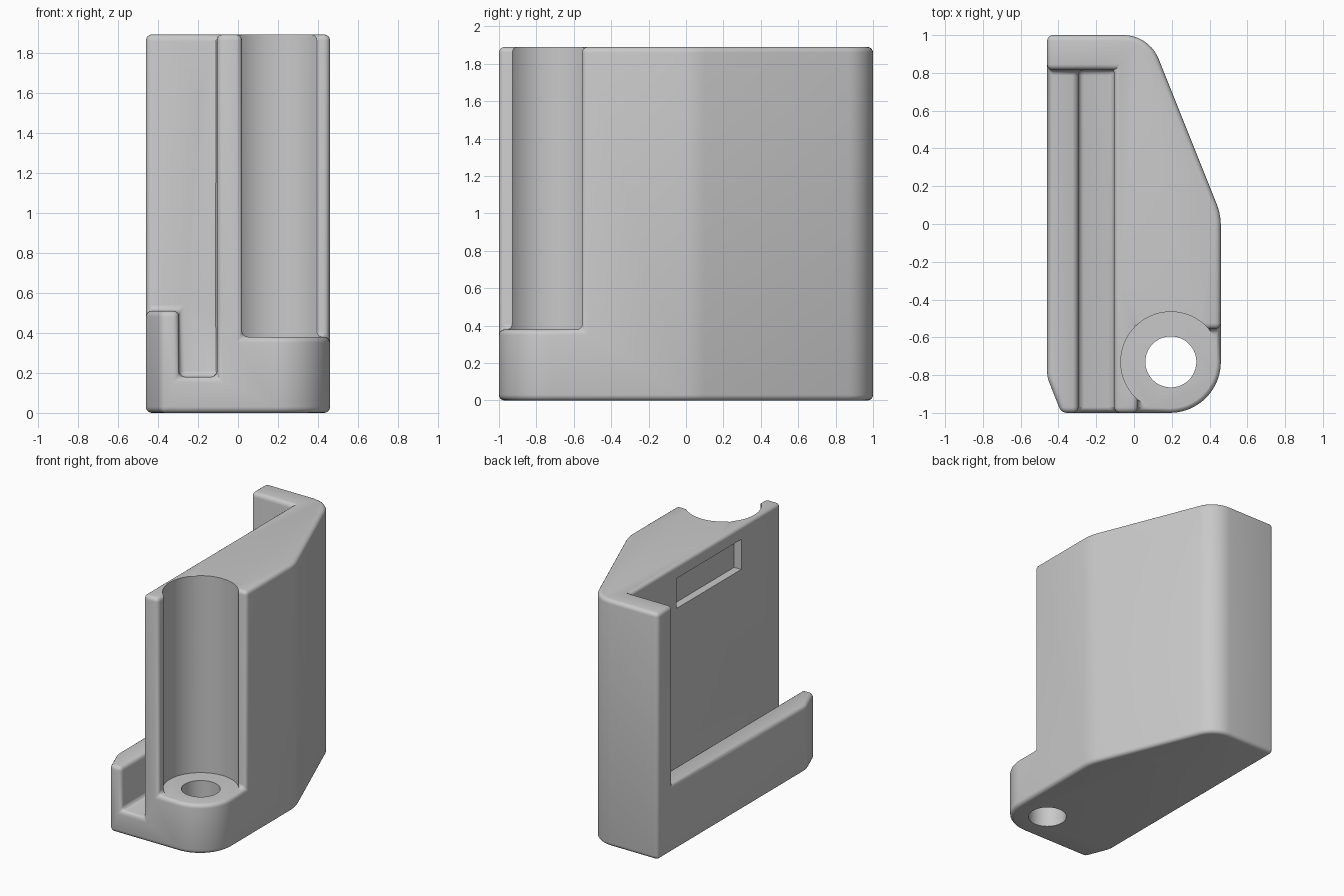
import bpy, bmesh, math
from mathutils import Vector

if "Cube" in bpy.data.objects:
    bpy.data.objects.remove(bpy.data.objects["Cube"], do_unlink=True)

HEIGHT = 1.89
BOLT = (0.195, -0.73)
GREY = (0.584, 0.584, 0.584, 1)

grey = bpy.data.materials.new("light_grey")
grey.use_nodes = True
grey.diffuse_color = GREY
grey.node_tree.nodes["Principled BSDF"].inputs["Base Color"].default_value = GREY


def rounded(corners):
    """Turn (x, y, radius) corners into an outline with arcs."""
    points = []
    for i, (x, y, radius) in enumerate(corners):
        p = Vector((x, y))
        if not radius:
            points.append(p)
            continue
        a = (Vector(corners[i - 1][:2]) - p).normalized()
        b = (Vector(corners[(i + 1) % len(corners)][:2]) - p).normalized()
        half = a.angle(b) / 2
        centre = p + (a + b).normalized() * radius / math.sin(half)
        start = p + a * radius / math.tan(half) - centre
        end = p + b * radius / math.tan(half) - centre
        sweep = start.angle_signed(end)
        first = math.atan2(start.y, start.x)
        steps = max(3, round(abs(sweep) / math.radians(7)))
        for s in range(steps + 1):
            t = first - sweep * s / steps
            points.append(centre + radius * Vector((math.cos(t), math.sin(t))))
    return points


def prism(name, outline, z0, z1):
    """Extrude a flat outline from z0 to z1."""
    bm = bmesh.new()
    face = bm.faces.new([bm.verts.new((x, y, z0)) for x, y in outline])
    top = bmesh.ops.extrude_face_region(bm, geom=[face])
    verts = [v for v in top["geom"] if isinstance(v, bmesh.types.BMVert)]
    bmesh.ops.translate(bm, verts=verts, vec=(0, 0, z1 - z0))
    bmesh.ops.recalc_face_normals(bm, faces=bm.faces)
    mesh = bpy.data.meshes.new(name)
    bm.to_mesh(mesh)
    bm.free()
    obj = bpy.data.objects.new(name, mesh)
    mesh.materials.append(grey)
    bpy.context.collection.objects.link(obj)
    return obj


def rect(x0, x1, y0, y1):
    return [(x0, y0), (x1, y0), (x1, y1), (x0, y1)]


def circle(radius, sides=72):
    angles = [2 * math.pi * i / sides for i in range(sides)]
    return [(BOLT[0] + radius * math.cos(a), BOLT[1] + radius * math.sin(a)) for a in angles]


def apply(obj, mod):
    bpy.context.view_layer.objects.active = obj
    bpy.ops.object.modifier_apply(modifier=mod.name)


def cut(obj, name, outline, z0, z1):
    """Subtract a prism, then discard the cutter."""
    cutter = prism(name, outline, z0, z1)
    cutter.hide_render = True
    mod = obj.modifiers.new(name, "BOOLEAN")
    mod.operation = "DIFFERENCE"
    mod.solver = "EXACT"
    mod.object = cutter
    apply(obj, mod)
    bpy.data.objects.remove(cutter, do_unlink=True)


# Solid body with sloping back corner and rounded front corner
body = prism("bracket_body", rounded([
    (-0.46, 1, 0), (0.08, 1, 0.2), (0.46, 0.05, 0.3),
    (0.46, -1, 0.27), (-0.385, -1, 0), (-0.46, -0.81, 0.15)]), 0, HEIGHT)

# Open side, channel behind the low lip, and clearance above the foot
cut(body, "side_opening", rect(-1, -0.105, -2, 0.815), 0.51, 3)
cut(body, "channel", rect(-0.295, -0.105, -2, 0.815), 0.18, 3)
cut(body, "foot_clearance", rect(0.02, 1, -2, -0.555), 0.38, 3)

# Rounded edges
bevel = body.modifiers.new("rounded_edges", "BEVEL")
bevel.width = 0.03
bevel.segments = 4
bevel.limit_method = "ANGLE"
bevel.angle_limit = math.radians(30)
bevel.use_clamp_overlap = False
apply(body, bevel)

# Sharp cuts: tool well, bolt hole, and shallow pocket in the inner wall
cut(body, "tool_well", circle(0.265), 0.379, 3)
cut(body, "bolt_hole", circle(0.135), -1, 1)
cut(body, "wall_pocket", rect(-0.2, -0.045, -0.52, 0.265), 1.56, 1.79)

bpy.ops.object.select_all(action="DESELECT")
body.select_set(True)
bpy.context.view_layer.objects.active = body
bpy.ops.object.shade_smooth_by_angle(angle=math.radians(30))
